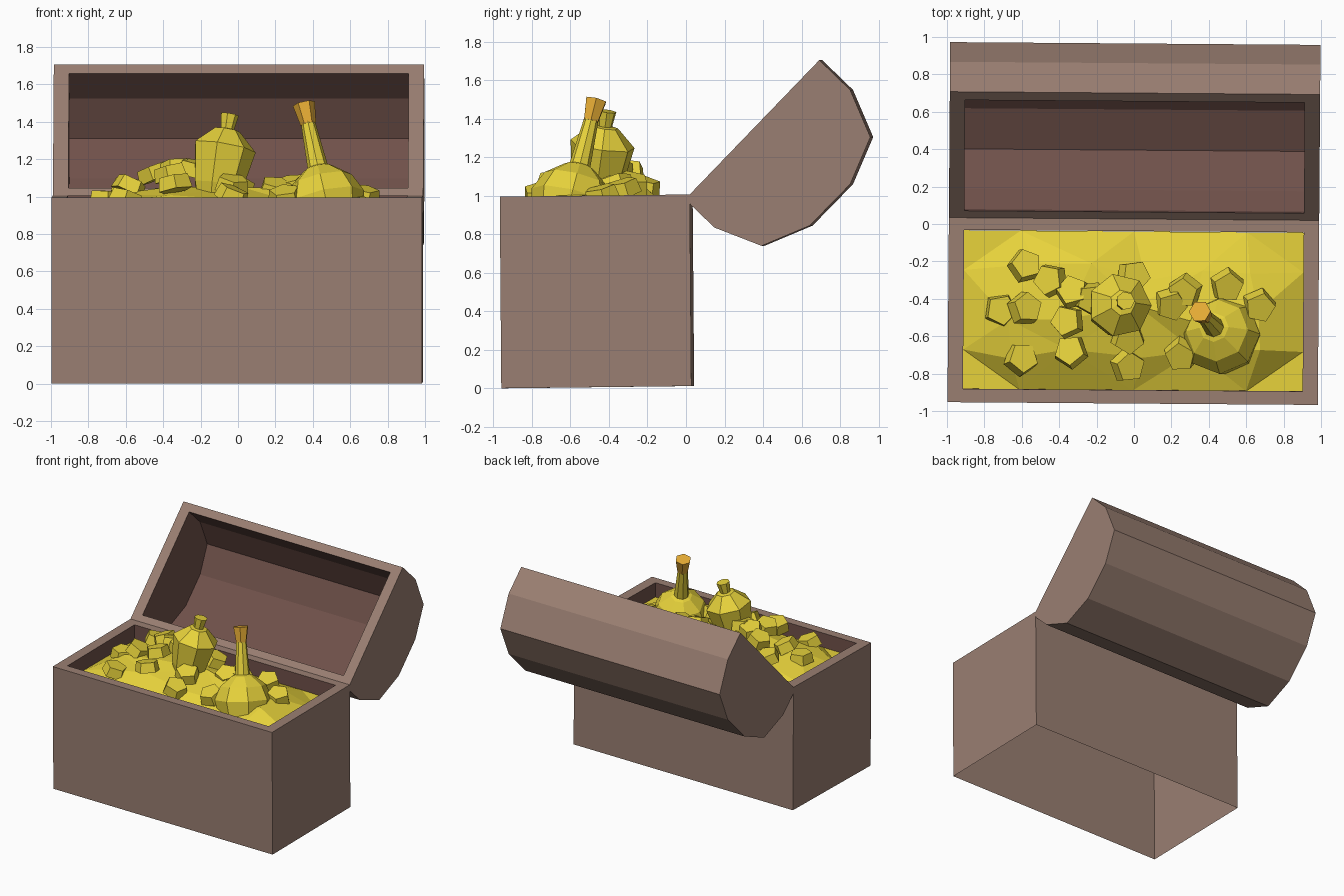
import bpy, bmesh, math, random
from mathutils import Vector, Matrix

if "Cube" in bpy.data.objects:
    bpy.data.objects.remove(bpy.data.objects["Cube"])
random.seed(4)
SKEW = math.radians(-0.43)


def material(name, rgb):
    lin = [((c / 255 + 0.055) / 1.055) ** 2.4 for c in rgb] + [1]
    m = bpy.data.materials.new(name)
    m.use_nodes = True
    m.diffuse_color = lin
    m.node_tree.nodes["Principled BSDF"].inputs["Base Color"].default_value = lin
    return m


wood = material("brown_wood", (154, 127, 114))
lining = material("dark_lining", (112, 81, 74))
gold = material("gold", (234, 213, 60))
cork = material("orange_cork", (238, 178, 55))


def finish(name, bm, mats):
    bmesh.ops.remove_doubles(bm, verts=bm.verts, dist=0.0001)
    bmesh.ops.recalc_face_normals(bm, faces=bm.faces)
    me = bpy.data.meshes.new(name)
    bm.to_mesh(me)
    bm.free()
    for m in mats:
        me.materials.append(m)
    ob = bpy.data.objects.new(name, me)
    bpy.context.collection.objects.link(ob)
    return ob


def face(bm, pts, mat=0):
    bm.faces.new([bm.verts.new(p) for p in pts]).material_index = mat


def bridge(bm, a, b, mat=0, closed=True):
    n = len(a)
    for i in range(n if closed else n - 1):
        j = (i + 1) % n
        face(bm, [a[i], a[j], b[j], b[i]], mat)


# Chest body: open underneath, with a rim and a lined cavity
def rect(x, y0, y1, z):
    return [(sx, y - 0.008 * z, z + 0.012 * (y + 0.96))
            for sx, y in ((-x, y0), (x, y0), (x, y1), (-x, y1))]


X, XI = 0.99, 0.908
bm = bmesh.new()
outer_top = rect(X, -0.952, 0.035, 0.995)
inner_top = rect(XI, -0.88, -0.03, 0.995)
bridge(bm, rect(X, -0.952, 0.035, 0), outer_top)
bridge(bm, outer_top, inner_top)
bridge(bm, inner_top, rect(XI, -0.88, -0.03, 0.8), 1)
finish("chest_body", bm, [wood, lining]).rotation_euler.z = SKEW

# Lid: faceted barrel shell, tipped open behind the hinge
outer = [(0.02, 1.0), (0.03, 0.955), (0.155, 0.835), (0.40, 0.74), (0.65, 0.845),
         (0.86, 1.06), (0.965, 1.305), (0.86, 1.55), (0.70, 1.705)]
cy, cz = 0.36, 1.3525
inner = [(cy + (y - cy) * 0.87, cz + (z - cz) * 0.87) for y, z in outer]
bm = bmesh.new()
mouths = []
for prof, x, mat in ((outer, X, 0), (inner, XI, 1)):
    left = [(-x, y, z) for y, z in prof]
    right = [(x, y, z) for y, z in prof]
    bridge(bm, left, right, mat, closed=False)
    face(bm, left, mat)
    face(bm, right, mat)
    mouths.append([left[0], right[0], right[-1], left[-1]])
bridge(bm, *mouths)
finish("lid", bm, [wood, lining]).rotation_euler.z = SKEW


# Gold heap: coarse faceted surface filling the cavity
def heap(x, y):
    u, v = min(1, abs(x) / 0.91), min(1, abs(y + 0.46) / 0.43)
    lump = 0.035 * math.cos(5 * x + 2.2)
    return 0.88 + (0.17 + lump) * (1 - u ** 3) * (1 - v ** 2)


NX, NY = 6, 4
bm = bmesh.new()
grid = []
for i in range(NX + 1):
    row = []
    for j in range(NY + 1):
        x, y = -XI + 2 * XI * i / NX, -0.89 + 0.85 * j / NY
        z = heap(x, y)
        if 0 < i < NX and 0 < j < NY:
            x += random.uniform(-0.09, 0.09)
            y += random.uniform(-0.06, 0.06)
            z += random.uniform(-0.03, 0.03)
        row.append((x, y, z))
    grid.append(row)
for i in range(NX):
    for j in range(NY):
        a, b, c, d = grid[i][j], grid[i + 1][j], grid[i + 1][j + 1], grid[i][j + 1]
        tris = ((a, b, c), (a, c, d)) if (i + j) % 2 else ((a, b, d), (b, c, d))
        for t in tris:
            face(bm, t)
finish("gold_heap", bm, [gold]).rotation_euler.z = SKEW

# Pentagonal gold pieces scattered over the heap: x, y, lift
pieces = [(-.58, -.22, .07), (-.45, -.30, .09), (-.71, -.46, .02), (-.58, -.45, .03),
          (-.36, -.52, .06), (-.34, -.68, .05), (-.60, -.72, .02), (0, -.28, .06),
          (-.23, -.40, .09), (-.33, -.36, .09), (-.03, -.61, .05), (-.03, -.76, .05),
          (.20, -.43, .03), (.27, -.36, .05), (.50, -.33, .03), (.67, -.44, .01),
          (.25, -.70, .03)]
for n, (x, y, lift) in enumerate(pieces):
    bm = bmesh.new()
    bmesh.ops.create_cone(bm, cap_ends=True, segments=5, radius1=0.095,
                          radius2=0.082, depth=0.075)
    ob = finish(f"gold_piece_{n + 1}", bm, [gold])
    ob.location = (x, y, heap(x, y) + lift)
    ob.rotation_euler = (random.uniform(-0.4, 0.4), random.uniform(-0.4, 0.4),
                         random.uniform(0, 6))


# Bottles: faceted lathe profiles of (radius, height) along a leaning axis
def lathe(name, prof, sides, base, tip, mat):
    bm = bmesh.new()
    rings = [[(r * math.cos(2 * math.pi * k / sides), r * math.sin(2 * math.pi * k / sides), h)
              for k in range(sides)] for r, h in prof]
    for a, b in zip(rings, rings[1:]):
        bridge(bm, a, b)
    face(bm, rings[0])
    face(bm, rings[-1])
    ob = finish(name, bm, [mat])
    turn = Vector((0, 0, 1)).rotation_difference(Vector(tip) - Vector(base))
    ob.matrix_world = Matrix.Translation(base) @ turn.to_matrix().to_4x4()


base, tip = (0.47, -0.60, 0.96), (0.35, -0.465, 1.505)
lathe("round_bottle", [(0.10, -0.18), (0.19, -0.08), (0.215, 0.03), (0.17, 0.13),
                       (0.08, 0.20), (0.055, 0.21), (0.038, 0.46)], 8, base, tip, gold)
lathe("bottle_cork", [(0.042, 0.45), (0.06, 0.565)], 6, base, tip, cork)
lathe("wide_bottle", [(0.09, -0.06), (0.135, 0.06), (0.172, 0.27), (0.07, 0.365),
                      (0.038, 0.37), (0.05, 0.45)], 7,
      (-0.12, -0.47, 1.0), (-0.045, -0.41, 1.44), gold)
